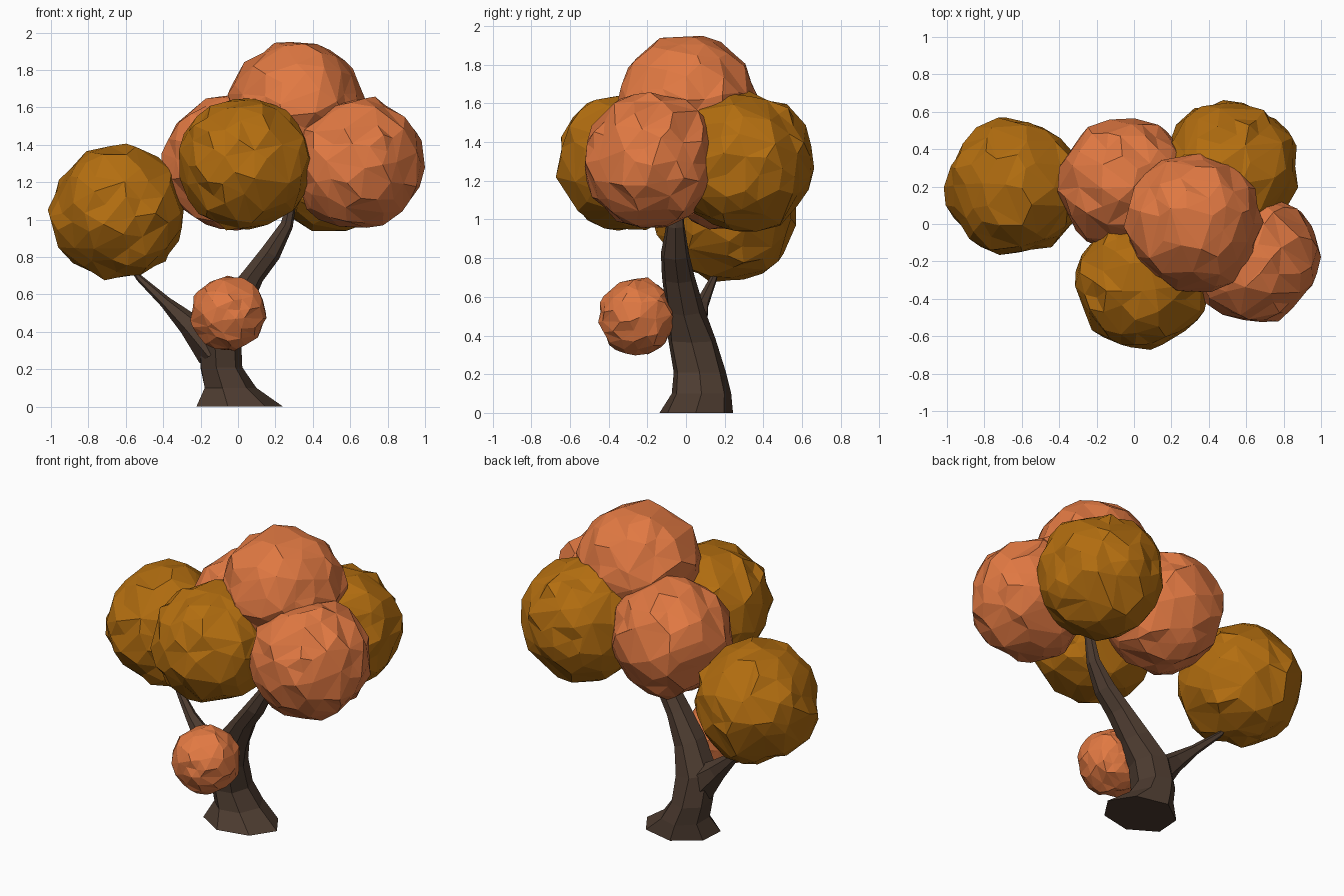
import bpy, bmesh, math, random
from mathutils import Vector, Matrix

if "Cube" in bpy.data.objects:
    bpy.data.objects.remove(bpy.data.objects["Cube"])

random.seed(7)


def material(name, rgb):
    m = bpy.data.materials.new(name)
    m.diffuse_color = (*rgb, 1)
    m.use_nodes = True
    m.node_tree.nodes["Principled BSDF"].inputs["Base Color"].default_value = m.diffuse_color
    return m


BARK = material("bark", (0.075, 0.045, 0.03))
OCHRE = material("ochre_leaves", (0.45, 0.155, 0.005))
ORANGE = material("orange_leaves", (0.75, 0.19, 0.055))


def finish(bm, name, mat):
    bmesh.ops.recalc_face_normals(bm, faces=bm.faces)
    me = bpy.data.meshes.new(name)
    bm.to_mesh(me)
    bm.free()
    ob = bpy.data.objects.new(name, me)
    me.materials.append(mat)
    bpy.context.collection.objects.link(ob)
    return ob


def limb(name, rings, sides=7):
    """Loft of slightly irregular rings: (x, y, z, rx, ry, tilt about y in degrees)."""
    bm = bmesh.new()
    loops = []
    for x, y, z, rx, ry, tilt in rings:
        rot = Matrix.Rotation(math.radians(tilt), 3, 'Y')
        loop = []
        for i in range(sides):
            a = 2 * math.pi * i / sides
            k = random.uniform(0.97, 1.08)
            p = rot @ Vector((rx * k * math.cos(a), ry * k * math.sin(a), 0))
            loop.append(bm.verts.new(p + Vector((x, y, z))))
        loops.append(loop)
    for a, b in zip(loops, loops[1:]):
        for i in range(sides):
            j = (i + 1) % sides
            bm.faces.new((a[i], a[j], b[j], b[i]))
    bm.faces.new(loops[0])
    bm.faces.new(loops[-1])
    return finish(bm, name, BARK)


def leaf_ball(name, centre, r, mat):
    """Crumpled low-poly ball, randomly turned."""
    bm = bmesh.new()
    bmesh.ops.create_icosphere(bm, subdivisions=3, radius=1)
    turn = Matrix.Rotation(random.uniform(0, 6), 3, Vector((random.random(), random.random(), 1)))
    for v in bm.verts:
        jitter = Vector([random.uniform(-0.055, 0.055) for _ in range(3)])
        d = (v.co + jitter).normalized()
        v.co = Vector(centre) + turn @ d * r * random.uniform(0.92, 1.03)
    ob = finish(bm, name, mat)
    dec = ob.modifiers.new("facets", 'DECIMATE')
    dec.ratio = 0.7


# trunk flaring at the ground, bending into the main branch
limb("trunk", [
    (0.00, 0.05, 0.00, 0.24, 0.19, 0),
    (-0.05, 0.08, 0.10, 0.145, 0.155, 0),
    (-0.09, 0.07, 0.21, 0.115, 0.135, 0),
    (-0.10, 0.03, 0.38, 0.12, 0.125, 8),
    (-0.02, -0.01, 0.54, 0.09, 0.10, 25),
    (0.08, -0.04, 0.70, 0.06, 0.085, 30),
    (0.17, -0.055, 0.82, 0.055, 0.072, 30),
    (0.26, -0.055, 0.97, 0.035, 0.048, 25),
    (0.31, -0.05, 1.20, 0.02, 0.025, 10)])

# left side branch
limb("left_branch", [
    (-0.11, 0.04, 0.30, 0.11, 0.10, -35),
    (-0.26, 0.05, 0.44, 0.06, 0.065, -45),
    (-0.39, 0.08, 0.56, 0.032, 0.038, -45),
    (-0.53, 0.14, 0.69, 0.018, 0.02, -45),
    (-0.60, 0.17, 0.80, 0.012, 0.012, -35)], 6)

# foliage clumps
for name, centre, r, mat in [
        ("left_foliage", (-0.64, 0.20, 1.04), 0.37, OCHRE),
        ("front_foliage", (0.04, -0.31, 1.30), 0.365, OCHRE),
        ("back_foliage", (0.51, 0.29, 1.30), 0.375, OCHRE),
        ("right_foliage", (0.64, -0.18, 1.30), 0.36, ORANGE),
        ("top_foliage", (0.32, 0.01, 1.59), 0.375, ORANGE),
        ("left_back_foliage", (-0.04, 0.21, 1.30), 0.365, ORANGE),
        ("small_foliage", (-0.05, -0.25, 0.50), 0.205, ORANGE)]:
    leaf_ball(name, centre, r, mat)
